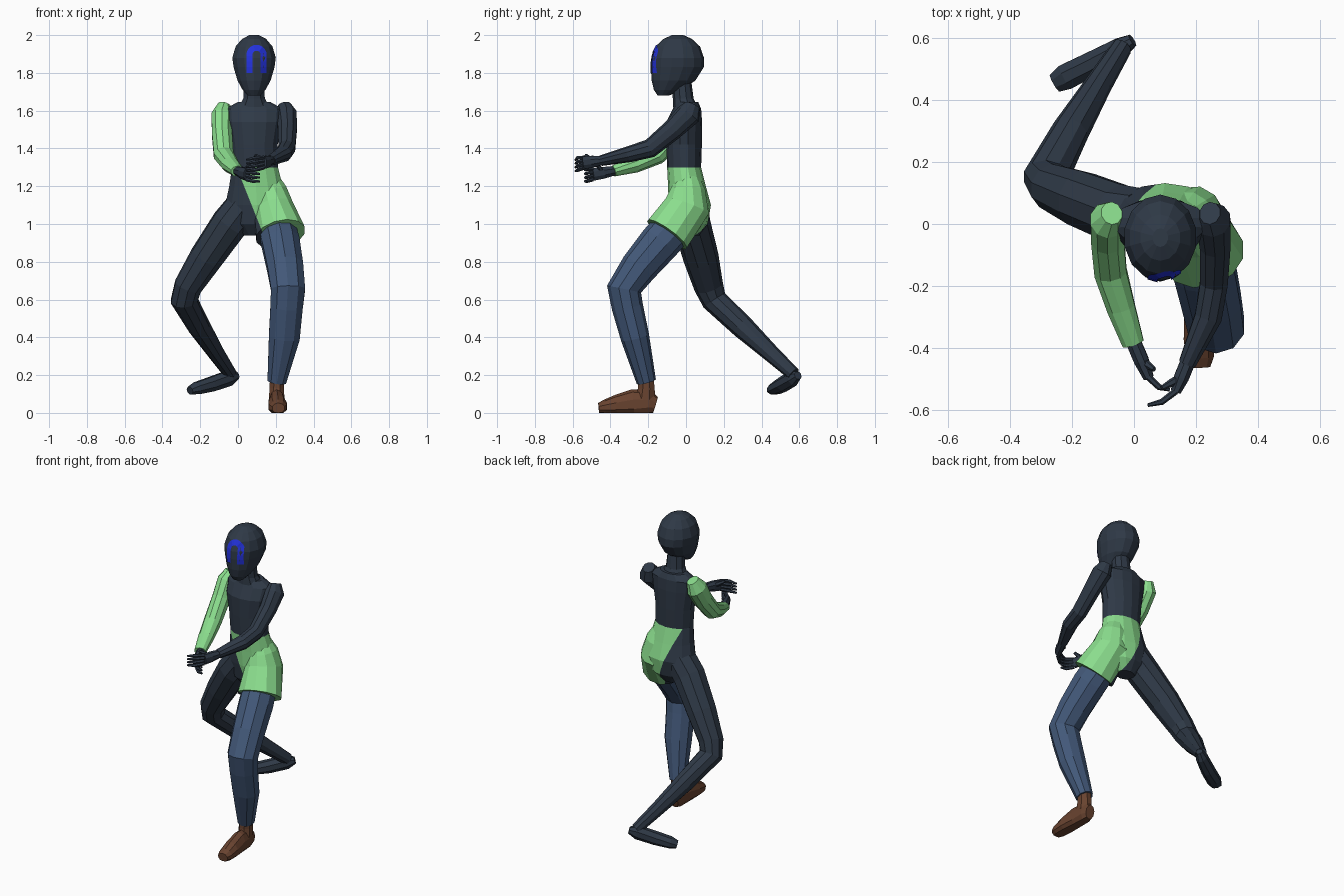
import bpy, bmesh, math
from mathutils import Vector
from mathutils.bvhtree import BVHTree


def mat(name, rgb):
    m = bpy.data.materials.new(name)
    m.diffuse_color = (*rgb, 1)
    return m


DARK = mat("dark slate", (0.028, 0.041, 0.062))
GREEN = mat("light green", (0.26, 0.73, 0.27))
DENIM = mat("denim blue", (0.055, 0.098, 0.19))
BROWN = mat("brown leather", (0.14, 0.056, 0.029))
BLUE = mat("bright blue", (0.017, 0.032, 0.72))


def finish(name, bm, mats):
    me = bpy.data.meshes.new(name)
    bm.to_mesh(me)
    bm.free()
    for m in mats:
        me.materials.append(m)
    ob = bpy.data.objects.new(name, me)
    bpy.context.collection.objects.link(ob)
    return ob


def loft(rings, n=10, ref=(1, 0, 0), level=False, floor=False):
    """Capped tube through rings of (x, y, z, half width, half depth)."""
    bm = bmesh.new()
    pts = [Vector(r[:3]) for r in rings]
    loops = []
    for i, r in enumerate(rings):
        t = Vector((0, 0, 1))
        if not level:
            a = pts[i] - pts[i - 1] if i else pts[1] - pts[0]
            b = pts[i + 1] - pts[i] if i < len(pts) - 1 else a
            t = (a.normalized() + b.normalized()).normalized()
        u = Vector(ref)
        u = (u - t * u.dot(t)).normalized()
        v = t.cross(u)
        loop = []
        for k in range(n):
            w = 2 * math.pi * (k + 0.5) / n
            p = pts[i] + u * r[3] * math.cos(w) + v * r[4] * math.sin(w)
            if floor:
                p.z = max(p.z, 0)
            loop.append(bm.verts.new(p))
        loops.append(loop)
    for A, B in zip(loops, loops[1:]):
        for k in range(n):
            j = (k + 1) % n
            bm.faces.new((A[k], A[j], B[j], B[k]))
    bm.faces.new(loops[0][::-1])
    bm.faces.new(loops[-1])
    bmesh.ops.recalc_face_normals(bm, faces=bm.faces)
    return bm


def tube(name, rings, m, **kw):
    return finish(name, loft(rings, **kw), [m])


def split_colour(bm):
    """Cut along the slanted hip line and paint the hip side green."""
    co, no = Vector((0.1, 0, 1.03)), Vector((0.25, 0, 0.1))
    bmesh.ops.bisect_plane(bm, geom=bm.verts[:] + bm.edges[:] + bm.faces[:],
                           plane_co=co, plane_no=no, dist=1e-5)
    for f in bm.faces:
        c = f.calc_center_median()
        f.material_index = int((c - co).dot(no) > 0 and c.z < 1.35)
    return bm


# torso and neck
finish("torso", split_colour(loft([
    (0.085, 0.02, 0.94, 0.06, 0.05), (0.09, 0.02, 1.0, 0.14, 0.095),
    (0.1, 0.02, 1.1, 0.172, 0.112), (0.095, 0.005, 1.2, 0.145, 0.1),
    (0.09, -0.01, 1.3, 0.125, 0.09), (0.085, -0.01, 1.42, 0.128, 0.094),
    (0.085, -0.01, 1.54, 0.15, 0.095), (0.085, 0.005, 1.61, 0.155, 0.075),
    (0.085, 0.005, 1.645, 0.09, 0.06)], n=14, level=True)), [DARK, GREEN])
tube("neck", [(0.085, -0.005, 1.62, 0.085, 0.065), (0.085, -0.015, 1.665, 0.06, 0.055),
              (0.085, -0.025, 1.78, 0.052, 0.05)], DARK, level=True)

# head
head_bm = loft([(0.085, y, z, a, b) for y, z, a, b in (
    (-0.12, 1.68, 0.035, 0.03), (-0.097, 1.71, 0.062, 0.073),
    (-0.066, 1.76, 0.09, 0.116), (-0.046, 1.83, 0.111, 0.14),
    (-0.044, 1.88, 0.118, 0.139), (-0.044, 1.94, 0.1, 0.118),
    (-0.044, 1.98, 0.065, 0.075), (-0.044, 2.0, 0.025, 0.03))], n=14, level=True)
tree = BVHTree.FromBMesh(head_bm)
finish("head", head_bm, [DARK])

# painted arch on the face, draped over the head
path = [(-1, z) for z in (1.80, 1.83, 1.86, 1.89)]
path = [(0.098 + s * r, z) for s, z in path for r in (0.054, 0.022)]
for k in range(1, 10):
    w = math.pi * (1 - k / 10)
    path += [(0.098 + r * math.cos(w), 1.895 + r * math.sin(w)) for r in (0.054, 0.022)]
path += [(0.098 + r, z) for z in (1.89, 1.86, 1.83, 1.80) for r in (0.054, 0.022)]
bm = bmesh.new()
vs = []
for x, z in path:
    hit = tree.ray_cast(Vector((x, -1, z)), Vector((0, 1, 0)))[0]
    vs.append(bm.verts.new(hit + Vector((0, -0.005, 0))))
for i in range(0, len(vs) - 2, 2):
    bm.faces.new((vs[i], vs[i + 2], vs[i + 3], vs[i + 1]))
bm.normal_update()
for f in bm.faces:
    if f.normal.y > 0:
        f.normal_flip()
finish("face_arch", bm, [BLUE])

# arms
tube("sleeved_arm", [
    (-0.072, 0.035, 1.63, 0.035, 0.04), (-0.085, 0.012, 1.575, 0.058, 0.066),
    (-0.085, -0.05, 1.48, 0.056, 0.06), (-0.076, -0.155, 1.365, 0.055, 0.052),
    (-0.042, -0.27, 1.315, 0.048, 0.044), (-0.003, -0.385, 1.28, 0.037, 0.029)], GREEN)
tube("bare_arm", [
    (0.245, 0.035, 1.63, 0.035, 0.04), (0.256, 0.012, 1.58, 0.058, 0.066),
    (0.262, -0.07, 1.5, 0.052, 0.056), (0.258, -0.19, 1.4, 0.047, 0.05),
    (0.24, -0.3, 1.37, 0.046, 0.043), (0.172, -0.45, 1.335, 0.029, 0.028)], DARK)


# hands: palm, four fingers and a thumb
def hand(side, wrist, knuckle, tip, thumb):
    w, k, t = Vector(wrist), Vector(knuckle), Vector(tip)
    mid = (w + k) / 2
    tube(side + "_palm", [(*(w - (k - w) * 0.3), 0.025, 0.025), (*w, 0.026, 0.026),
                          (*mid, 0.026, 0.034), (*k, 0.018, 0.036)], DARK, n=8)
    for i in range(4):
        o = Vector((0, 0, (i - 1.5) * 0.018))
        a, b = k + o, (k + t) / 2 + o * 1.2 + Vector((0, -0.012, 0))
        tube(f"{side}_finger_{i}", [(*a, 0.011, 0.011), (*b, 0.01, 0.01),
                                    (*(t + o * 1.1), 0.006, 0.006)], DARK, n=6, ref=(0, 0, 1))
    tube(side + "_thumb", [(*mid, 0.014, 0.014), (*((mid + Vector(thumb)) / 2), 0.013, 0.013),
                           (*thumb, 0.008, 0.008)], DARK, n=6, ref=(0, 0, 1))


hand("sleeved", (0.0, -0.385, 1.28), (0.047, -0.495, 1.262), (0.115, -0.535, 1.255),
     (0.065, -0.47, 1.315))
hand("bare", (0.172, -0.45, 1.335), (0.135, -0.54, 1.325), (0.045, -0.585, 1.31),
     (0.09, -0.53, 1.365))

# rear leg and foot
tube("rear_leg", [
    (0.03, 0.02, 1.09, 0.1, 0.095), (-0.045, 0.03, 1.0, 0.1, 0.1),
    (-0.17, 0.08, 0.82, 0.09, 0.094), (-0.265, 0.12, 0.67, 0.076, 0.078),
    (-0.285, 0.15, 0.595, 0.074, 0.068), (-0.205, 0.3, 0.455, 0.06, 0.062),
    (-0.115, 0.45, 0.315, 0.044, 0.046), (-0.04, 0.57, 0.205, 0.034, 0.036)], DARK)
tube("rear_foot", [
    (-0.005, 0.593, 0.198, 0.022, 0.022), (-0.045, 0.568, 0.185, 0.036, 0.044),
    (-0.14, 0.515, 0.152, 0.043, 0.042), (-0.22, 0.475, 0.13, 0.045, 0.035),
    (-0.255, 0.455, 0.118, 0.033, 0.022)], DARK, n=8, ref=(0.48, -0.88, 0))

# short trouser leg flaring over the hip
finish("hip_short", split_colour(loft([
    (0.155, 0.01, 1.24, 0.065, 0.065), (0.17, 0.01, 1.18, 0.09, 0.095),
    (0.186, 0.005, 1.09, 0.108, 0.125), (0.225, -0.1, 0.945, 0.135, 0.13)],
    n=12)), [DARK, GREEN])

# front trouser leg and shoe
tube("front_trouser", [
    (0.2, -0.05, 1.0, 0.1, 0.108), (0.226, -0.14, 0.9, 0.105, 0.108),
    (0.25, -0.25, 0.77, 0.1, 0.098), (0.265, -0.328, 0.655, 0.095, 0.092),
    (0.257, -0.31, 0.56, 0.09, 0.083), (0.245, -0.27, 0.4, 0.086, 0.076),
    (0.205, -0.21, 0.165, 0.052, 0.052)], DENIM)
tube("ankle", [(0.207, -0.215, 0.22, 0.038, 0.042), (0.205, -0.21, 0.13, 0.042, 0.048),
               (0.205, -0.215, 0.07, 0.044, 0.055)], BROWN, n=8)
tube("shoe", [
    (0.203, -0.162, 0.04, 0.032, 0.045), (0.204, -0.195, 0.05, 0.042, 0.07),
    (0.206, -0.28, 0.045, 0.046, 0.08), (0.21, -0.37, 0.035, 0.052, 0.06),
    (0.213, -0.43, 0.028, 0.047, 0.042), (0.214, -0.462, 0.025, 0.034, 0.028)],
     BROWN, n=10, floor=True)
